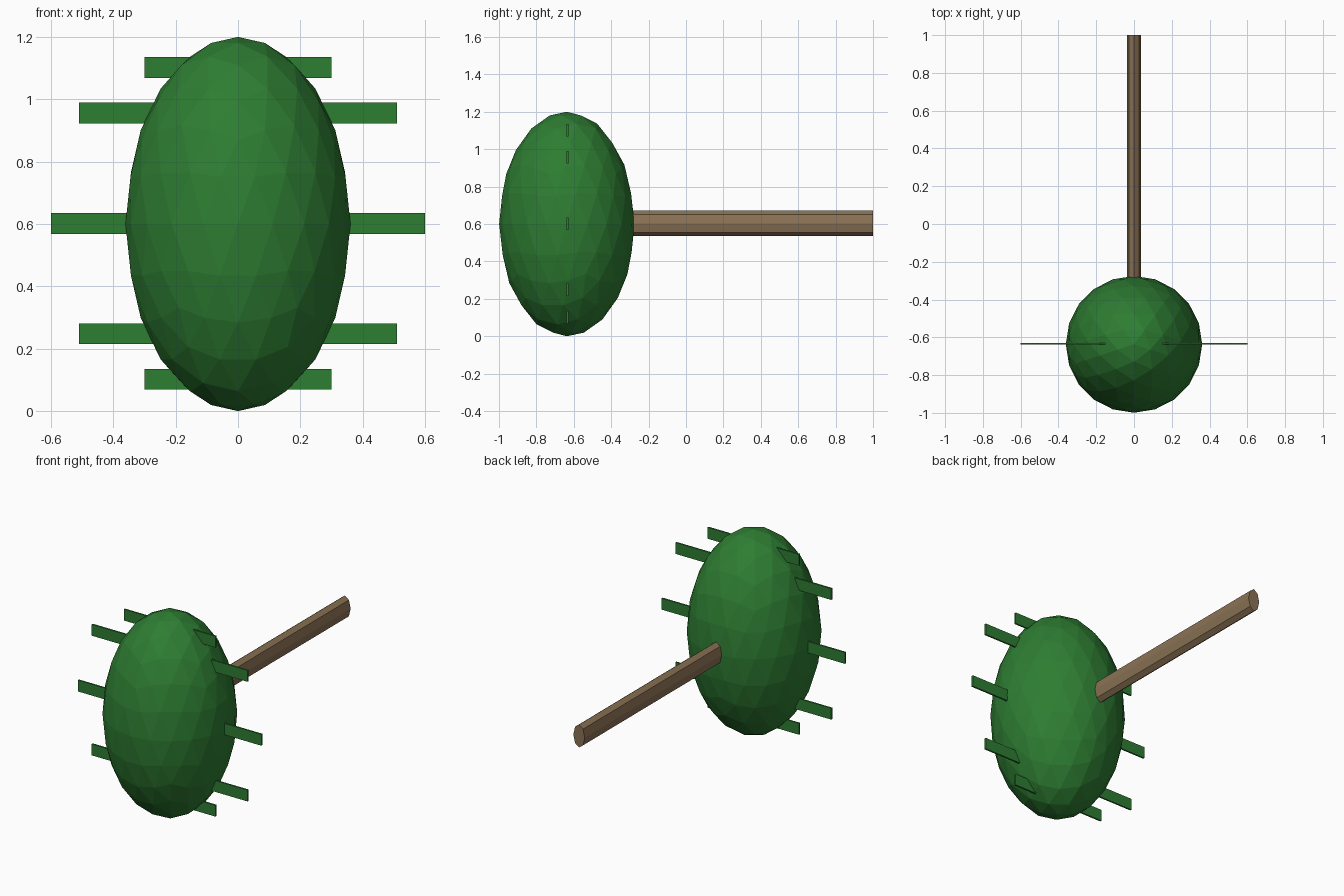
import bpy, math
from mathutils import Matrix

if "Cube" in bpy.data.objects:
    bpy.data.objects.remove(bpy.data.objects["Cube"])

CY, CZ = -0.637, 0.6   # body centre


def material(name, rgb):
    m = bpy.data.materials.new(name)
    m.diffuse_color = (*rgb, 1)
    m.use_nodes = True
    m.node_tree.nodes["Principled BSDF"].inputs["Base Color"].default_value = m.diffuse_color
    return m


green = material("leaf green", (0.027, 0.205, 0.032))
brown = material("wood brown", (0.258, 0.171, 0.091))


def finish(name, mat, matrix):
    ob = bpy.context.object
    ob.name = name
    ob.data.transform(matrix)
    ob.data.materials.append(mat)
    return ob


def stretch(x, y, z):
    return Matrix.Diagonal((x, y, z, 1))


# faceted egg-shaped body
bpy.ops.mesh.primitive_ico_sphere_add(subdivisions=3, radius=1)
finish("body", green, Matrix.Translation((0, CY, CZ))
       @ stretch(0.361, 0.362, 0.6) @ Matrix.Rotation(-math.pi / 2, 4, 'Z'))

# eight-sided stem, flattened sideways, running back from the body
front, back = -0.4, 1.0
bpy.ops.mesh.primitive_cylinder_add(vertices=8, radius=1, depth=1)
finish("stem", brown, Matrix.Translation((0, (front + back) / 2, 0.603))
       @ stretch(0.037, back - front, 0.068) @ Matrix.Rotation(math.pi / 2, 4, 'X'))

# thin side spines: height offset from centre and outer reach
length = 0.3
for dz, reach in ((-0.5, 0.3), (-0.354, 0.51), (0, 0.6), (0.354, 0.51), (0.5, 0.3)):
    for side in (-1, 1):
        bpy.ops.mesh.primitive_cube_add(size=1)
        finish("spine", green,
               Matrix.Translation((side * (reach - length / 2), CY + 0.003, CZ + 0.002 + dz))
               @ stretch(length, 0.01, 0.067))
